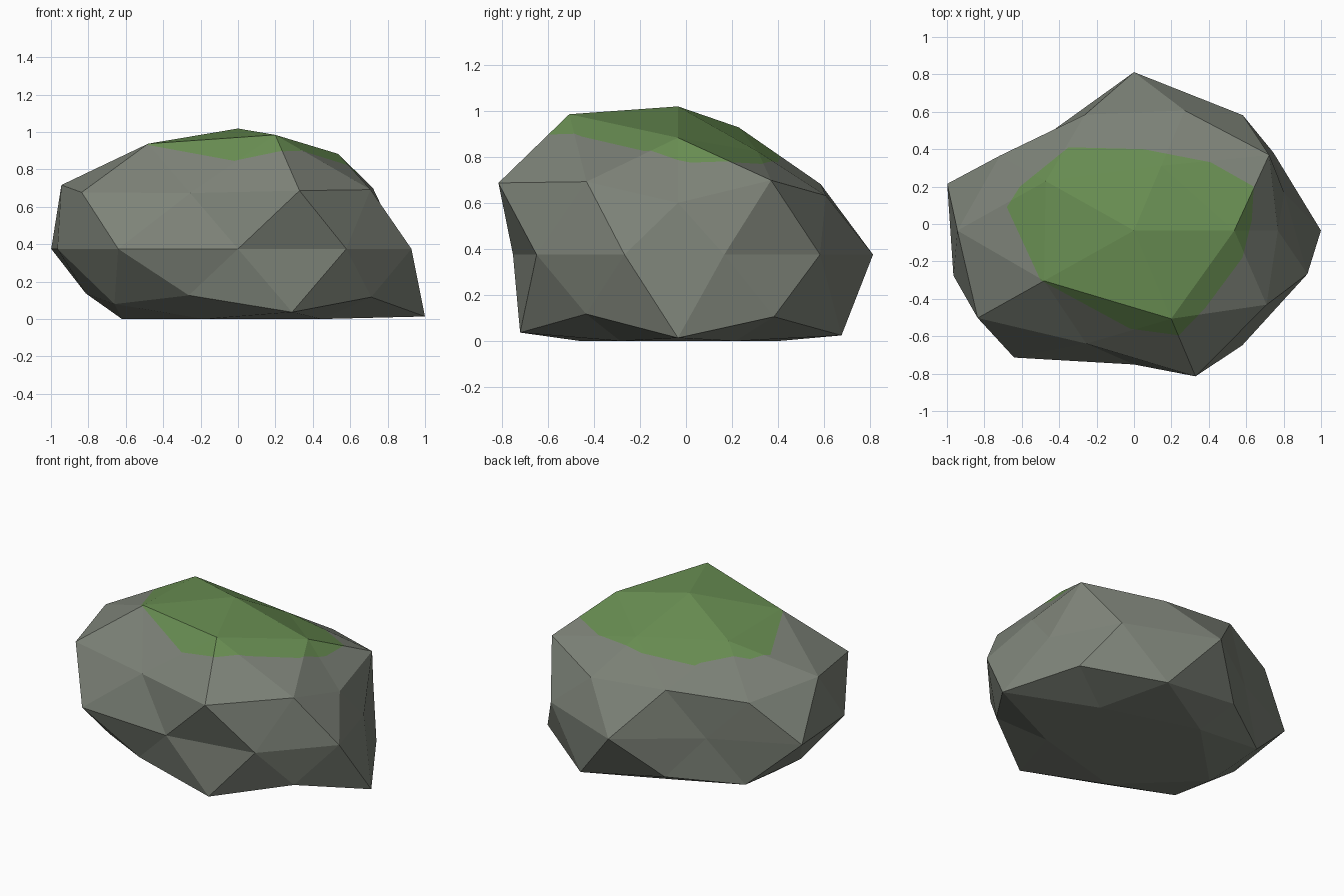
import bpy, bmesh, math
from mathutils import Vector

if "Cube" in bpy.data.objects:
    bpy.data.objects.remove(bpy.data.objects["Cube"])


def material(name, rgb):
    m = bpy.data.materials.new(name)
    m.diffuse_color = (*rgb, 1)
    m.use_nodes = True
    m.node_tree.nodes["Principled BSDF"].inputs["Base Color"].default_value = m.diffuse_color
    return m


# Radius of each boulder corner: (unit height, first angle, radii round the ring)
RINGS = [
    (1.0, 0, [1.1]),
    (0.851, 0, [1.02, 0.90, 1.11, 1.13, 1.225]),
    (0.526, 36, [1.05, 0.995, 1.11, 0.97, 1.03]),
    (0.447, 0, [0.86, 0.98, 0.99, 1.155, 1.19]),
    (0.0, 18, [0.845, 0.99, 1.10, 0.81, 1.05, 1.015, 1.09, 0.93, 0.985, 0.975]),
    (-0.447, 36, [1.03, 0.98, 0.91, 0.95, 0.985]),
    (-0.526, 0, [1.175, 1.14, 0.98, 0.96, 1.10]),
    (-0.851, 36, [1.05, 1.13, 1.18, 1.10, 1.05]),
    (-1.0, 0, [1.0]),
]
SCALE = Vector((1, 0.77, 0.585))
CENTRE = Vector((0, -0.035, 0.375))


def radius(d):
    z, start, radii = min(RINGS, key=lambda r: abs(r[0] - d.z))
    step = 360 / len(radii)
    angle = math.degrees(math.atan2(d.y, d.x))
    return radii[round((angle - start) / step) % len(radii)]


# Boulder: lumpy squashed icosphere with a flat base
bm = bmesh.new()
bmesh.ops.create_icosphere(bm, subdivisions=2, radius=1)
for v in bm.verts:
    d = v.co.normalized()
    v.co = CENTRE + d * radius(d) * SCALE
    v.co.z = max(v.co.z, 0)

# Moss patch: cut the upper faces along a plan outline (counter-clockwise)
OUTLINE = [Vector((x, y, 0)) for x, y in [
    (-0.68, 0.09), (-0.50, -0.30), (-0.02, -0.56), (0.24, -0.595), (0.38, -0.45),
    (0.58, -0.18), (0.63, 0.02), (0.64, 0.20), (0.41, 0.33), (0.05, 0.40),
    (-0.35, 0.41), (-0.61, 0.20)]]
sides = []
for a, b in zip(OUTLINE, OUTLINE[1:] + OUTLINE[:1]):
    out = (b - a).cross(Vector((0, 0, 1))).normalized()
    sides.append((a, out))
    top = [f for f in bm.faces if f.calc_center_median().z > 0.6]
    geom = top + list({e for f in top for e in f.edges}) + list({v for f in top for v in f.verts})
    bmesh.ops.bisect_plane(bm, geom=geom, dist=1e-5, plane_co=a, plane_no=out)

bm.normal_update()
for f in bm.faces:
    c = f.calc_center_median()
    inside = all((c - a).dot(Vector((n.x, n.y, 0))) < 1e-4 for a, n in sides)
    f.material_index = int(inside and c.z > 0.6 and f.normal.z > 0)
    f.smooth = False

mesh = bpy.data.meshes.new("mossy_boulder")
bm.to_mesh(mesh)
bm.free()
mesh.materials.append(material("stone grey", (0.205, 0.225, 0.188)))
mesh.materials.append(material("moss green", (0.14, 0.27, 0.085)))
bpy.context.collection.objects.link(bpy.data.objects.new("mossy_boulder", mesh))
